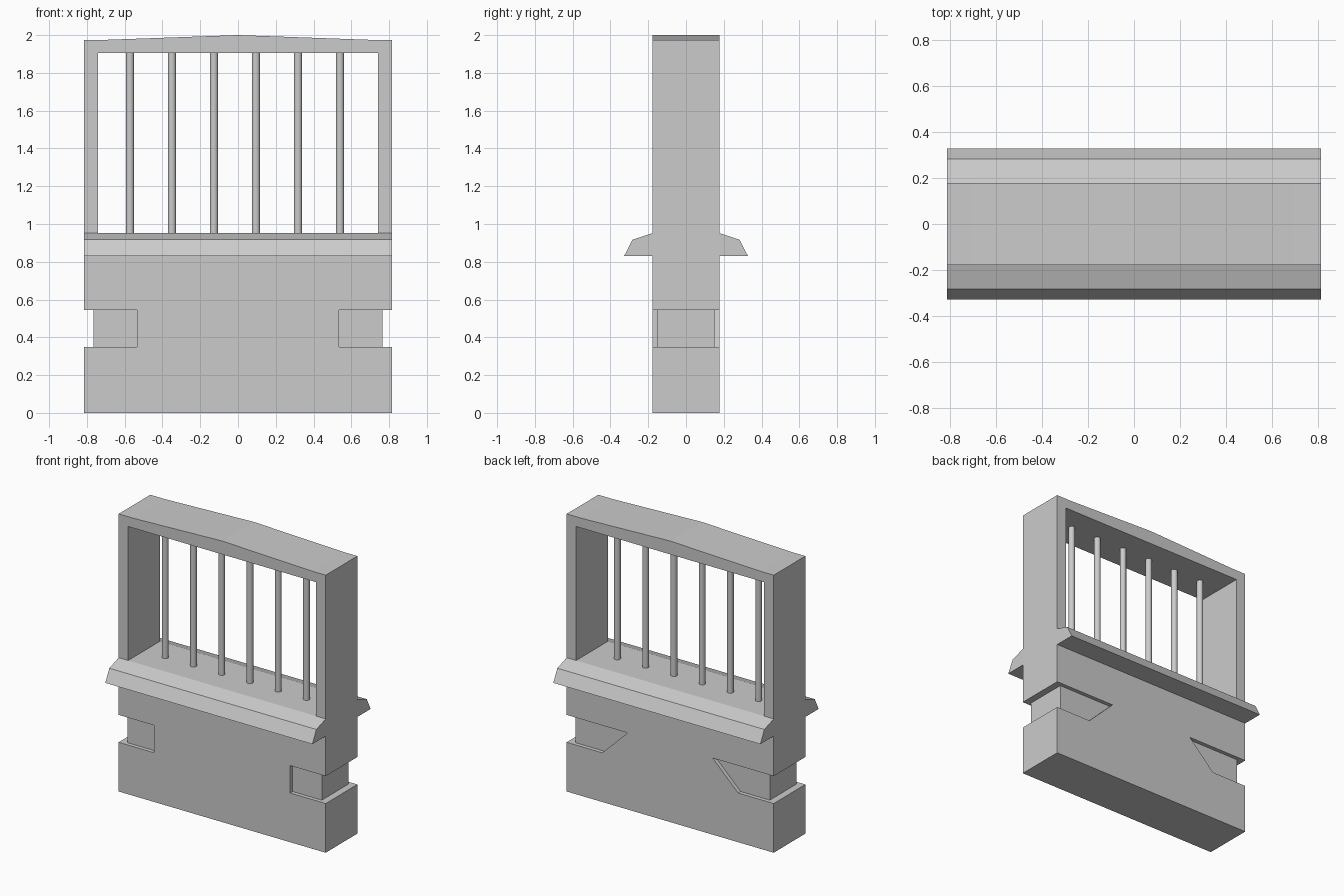
import bpy
import bmesh
import math
from mathutils import Vector

old = bpy.data.objects.get("Cube")
if old:
    bpy.data.objects.remove(old, do_unlink=True)

HALF_W, HALF_D = 0.815, 0.178     # wall half width and half depth
NOTCH_LOW, NOTCH_HIGH = 0.35, 0.545
CORE_X, CORE_Y = 0.765, 0.15      # wall left inside the corner notches

stone = bpy.data.materials.new("grey stone")
stone.use_nodes = True
GREY = (0.6, 0.6, 0.6, 1)
stone.diffuse_color = GREY
stone.node_tree.nodes["Principled BSDF"].inputs["Base Color"].default_value = GREY


def prism(name, outline, start, end, axis):
    """Extrude a closed (u, z) outline along x or y."""
    bm = bmesh.new()
    place = (lambda u, z: (start, u, z)) if axis == "x" else (lambda u, z: (u, start, z))
    face = bm.faces.new([bm.verts.new(place(u, z)) for u, z in outline])
    moved = bmesh.ops.extrude_face_region(bm, geom=[face])["geom"]
    offset = Vector((end - start, 0, 0)) if axis == "x" else Vector((0, end - start, 0))
    bmesh.ops.translate(bm, vec=offset, verts=[v for v in moved if isinstance(v, bmesh.types.BMVert)])
    bmesh.ops.recalc_face_normals(bm, faces=bm.faces)
    mesh = bpy.data.meshes.new(name)
    bm.to_mesh(mesh)
    bm.free()
    mesh.materials.append(stone)
    obj = bpy.data.objects.new(name, mesh)
    bpy.context.collection.objects.link(obj)
    return obj


def combine(target, cutter, operation):
    """Apply a boolean and discard the cutter."""
    cutter.hide_render = True
    mod = target.modifiers.new("cut", "BOOLEAN")
    mod.operation, mod.solver, mod.object = operation, "EXACT", cutter
    bpy.context.view_layer.objects.active = target
    bpy.ops.object.modifier_apply(modifier=mod.name)
    bpy.data.objects.remove(cutter, do_unlink=True)


def rectangle(u0, u1, z0, z1):
    return [(u0, z0), (u1, z0), (u1, z1), (u0, z1)]


# Wall with a sloping ledge on both faces, from its side section
half = [(HALF_D, 0), (HALF_D, 0.83), (0.328, 0.83), (0.283, 0.917), (HALF_D, 0.952), (HALF_D, 2.1)]
section = half + [(-y, z) for y, z in reversed(half)]
wall = prism("window_wall", section, -HALF_W, HALF_W, "x")

# Slightly peaked top
peak = [(-1, 1.975), (-0.7, 1.975), (0, 2), (0.7, 1.975), (1, 1.975), (1, 2.3), (-1, 2.3)]
combine(wall, prism("top_cutter", peak, -1, 1, "y"), "DIFFERENCE")

# Window opening
combine(wall, prism("opening_cutter", rectangle(-0.74, 0.74, 0.952, 1.905), -1, 1, "y"), "DIFFERENCE")

# Corner notches: square on the front, slanted on the back
for side in (-1, 1):
    end = rectangle(side * CORE_X, side, NOTCH_LOW, NOTCH_HIGH)
    combine(wall, prism("end_cutter", end, -1, 1, "y"), "DIFFERENCE")
    for face, top_x in ((-1, 0.535), (1, 0.335)):
        shape = [(side, NOTCH_LOW), (side * 0.535, NOTCH_LOW),
                 (side * top_x, NOTCH_HIGH), (side, NOTCH_HIGH)]
        combine(wall, prism("face_cutter", shape, face * CORE_Y, face, "y"), "DIFFERENCE")

# Round window bars
for i in range(6):
    bpy.ops.mesh.primitive_cylinder_add(vertices=12, radius=0.022, depth=0.97,
                                        location=(-0.572 + i * 0.2224, 0, 1.43))
    bar = bpy.context.object
    bar.name = f"window_bar_{i + 1}"
    bar.data.materials.append(stone)
    bpy.ops.object.shade_smooth_by_angle(angle=math.radians(40))
